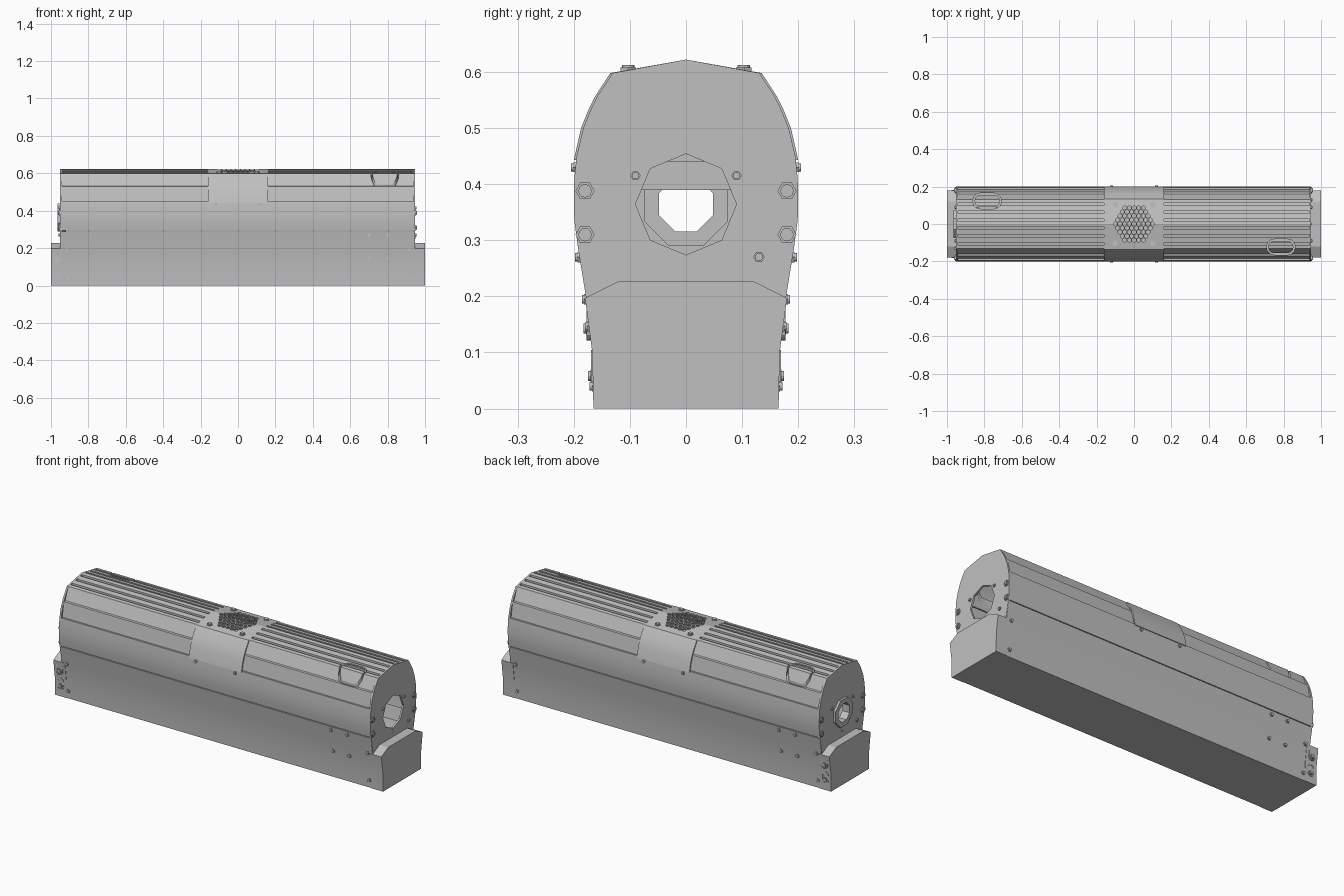
import bpy, bmesh, math
from mathutils import Vector

cube = bpy.data.objects.get("Cube")
if cube:
    bpy.data.objects.remove(cube)

grey = bpy.data.materials.new("light_grey_metal")
grey.use_nodes = True
grey.diffuse_color = (0.53, 0.53, 0.53, 1)
grey.node_tree.nodes["Principled BSDF"].inputs["Base Color"].default_value = grey.diffuse_color

# Maps a 2D profile point and a depth to 3D, by extrusion axis
PLACE = {"x": lambda u, v, w: Vector((w, u, v)),
         "y": lambda u, v, w: Vector((u, w, v)),
         "z": lambda u, v, w: Vector((u, v, w))}


def finish(name, bm):
    bmesh.ops.recalc_face_normals(bm, faces=bm.faces)
    mesh = bpy.data.meshes.new(name)
    bm.to_mesh(mesh)
    bm.free()
    mesh.materials.append(grey)
    obj = bpy.data.objects.new(name, mesh)
    bpy.context.collection.objects.link(obj)
    return obj


def add_prism(bm, pts, a, b, axis, inner=None):
    """Extrude a profile, optionally with a matching inner loop as a hole."""
    place, n = PLACE[axis], len(pts)

    def loop(points, w):
        return [bm.verts.new(place(u, v, w)) for u, v in points]

    def bridge(p, q):
        for i in range(n):
            bm.faces.new((p[i], p[(i + 1) % n], q[(i + 1) % n], q[i]))
    lo, hi = loop(pts, a), loop(pts, b)
    bridge(lo, hi)
    if inner:
        ilo, ihi = loop(inner, a), loop(inner, b)
        bridge(ilo, ihi)
        bridge(lo, ilo)
        bridge(hi, ihi)
    else:
        bm.faces.new(lo)
        bm.faces.new(hi)


def prism(name, pts, a, b, axis="x", inner=None):
    bm = bmesh.new()
    add_prism(bm, pts, a, b, axis, inner)
    return finish(name, bm)


def ngon(u, v, r, n, turn=0.0):
    return [(u + r * math.cos(turn + math.tau * i / n),
             v + r * math.sin(turn + math.tau * i / n)) for i in range(n)]


def stadium(u, v, half, r, upright=False):
    pts = []
    for s in (1, -1):
        for i in range(7):
            t = math.pi * (i / 6 - 0.5) + (0 if s > 0 else math.pi)
            p = (s * half + r * math.cos(t), r * math.sin(t))
            pts.append((u - p[1], v + p[0]) if upright else (u + p[0], v + p[1]))
    return pts


def mirrored(half):
    """Close a half profile (running bottom to top) about y = 0."""
    return half + [(-y, z) for y, z in reversed(half) if abs(y) > 1e-6]


def cut(obj, cutter):
    cutter.hide_render = True
    mod = obj.modifiers.new("cut", "BOOLEAN")
    mod.operation = "DIFFERENCE"
    mod.solver = "EXACT"
    mod.object = cutter
    bpy.context.view_layer.objects.active = obj
    bpy.ops.object.modifier_apply(modifier="cut")
    bpy.data.objects.remove(cutter)


def screw(name, axis, u, v, w, out, r, cross=False):
    """Hex washer with a round head; a cross sits on the large ones."""
    bm = bmesh.new()
    add_prism(bm, ngon(u, v, r, 6), w - out * 0.004, w + out * 0.004, axis)
    add_prism(bm, ngon(u, v, r * 0.7, 12), w, w + out * 0.008, axis)
    if cross:
        for a, b in ((0.5, 0.15), (0.15, 0.5)):
            box = [(u + s * a * r, v + t * b * r) for s, t in ((-1, -1), (1, -1), (1, 1), (-1, 1))]
            add_prism(bm, box, w, w + out * 0.01, axis)
    return finish(name, bm)


# Shared half outlines of the cross-section
wall = [(0.163, 0.0), (0.165, 0.1), (0.178, 0.197), (0.193, 0.29)]
belly = [(0.1935, 0.294), (0.199, 0.335), (0.2, 0.37), (0.199, 0.41), (0.195, 0.45)]
shoulder = [(0.183, 0.5), (0.171, 0.53), (0.159, 0.555), (0.131, 0.598)]
apex = (0.0, 0.622)
X0, X1 = -0.95, 0.945


def side(z):
    for (y0, z0), (y1, z1) in zip(wall + belly, (wall + belly)[1:]):
        if z <= z1:
            return y0 + (y1 - y0) * (z - z0) / (z1 - z0)


# Base trough with raised side walls
prism("base_trough", mirrored(wall + [(0.185, 0.29), (0.17, 0.222)]), X0, X1)

# Base end caps with chamfered tops and a shallow recessed face
cap = mirrored([(0.165, 0.0), (0.167, 0.1), (0.18, 0.197), (0.12, 0.227)])
for s, tag in ((1, "left"), (-1, "right")):
    bm = bmesh.new()
    add_prism(bm, cap, s * 0.93, s, "x")
    end = max(bm.faces, key=lambda f: s * f.calc_center_median().x)
    bmesh.ops.inset_region(bm, faces=[end], thickness=0.004, depth=-0.002)
    finish("base_cap_" + tag, bm)

# Curved lower side panels
for s, tag in ((-1, "front"), (1, "back")):
    strip = belly + [(y - 0.016, z) for y, z in reversed(belly)]
    prism("side_panel_" + tag, [(s * y, z) for y, z in strip], X0, X1)

# Stepped and grooved upper shell, in two lengths
fins = [(0.185, 0.449), (0.171, 0.53), (0.16, 0.532), (0.131, 0.598)]
for y in (0.105, 0.063, 0.021):
    for dy, dz in ((0.007, 0), (0.007, 0.014), (-0.007, 0.014), (-0.007, 0)):
        fins.append((y + dy, 0.622 - 0.185 * (y + dy) - dz))
fins.append(apex)
lining = [(0.172, 0.449), (0.148, 0.53), (0.12, 0.575), (0.0, 0.598)]
outer = mirrored(fins)
shell = outer + list(reversed(mirrored(lining)))
for s, a, b, tag in ((-1, X0, -0.15, "right"), (1, 0.15, X1, "left")):
    obj = prism("finned_shell_" + tag, shell, a, b)
    u, v = s * 0.785, -s * 0.123
    cut(obj, prism("oval_cutter", stadium(u, v, 0.035, 0.042), 0.45, 0.7, "z",
                   stadium(u, v, 0.035, 0.033)))

# Central saddle cover with a hexagonal grille
over = [(y + 0.004, z) for y, z in [(0.196, 0.443)] + shoulder] + [apex]
under = [(y * 0.97, z - 0.006) for y, z in over[1:]]
under = [(0.193, 0.443)] + under
saddle = prism("saddle_cover", mirrored(over) + list(reversed(mirrored(under))), -0.16, 0.16)
bm = bmesh.new()
pitch = 0.025
for q in range(-4, 5):
    for r in range(-4, 5):
        if abs(q + r) <= 4:
            add_prism(bm, ngon((q + r / 2) * pitch, r * pitch * 0.866, 0.0112, 6, math.pi / 6),
                      0.55, 0.7, "z")
cut(saddle, finish("grille_cutter", bm))

# Fixings of the saddle
for sx in (-1, 1):
    for sy in (-1, 1):
        screw("saddle_top_screw", "z", sx * 0.1, sy * 0.103, 0.604, 1, 0.016)
        screw("saddle_side_screw", "y", sx * 0.12, 0.43, sy * side(0.43), sy, 0.01)

# End plates with an octagonal opening
plate = mirrored([(0.175, 0.2), (0.193, 0.29)] + belly + shoulder + [apex])
for s, x, r, tag in ((1, X1, 0.09, "left"), (-1, X0, 0.072, "right")):
    obj = prism("end_plate_" + tag, plate, x - s * 0.008, x + s * 0.002)
    cut(obj, prism("port_cutter", ngon(0, 0.364, r, 8, math.pi / 2), x - 0.05, x + 0.05))
    face = x + s * 0.002
    for t in (-1, 1):
        for z in (0.31, 0.388):
            screw("end_plate_screw", "x", t * 0.18, z, face, s, 0.017, True)
        screw("port_screw", "x", t * 0.09, 0.415, face, s, 0.009)
    screw("earth_screw", "x", s * 0.13, 0.27, face, s, 0.01)
    prism("pilot_ring", ngon(0, 0.258, 0.008, 12), face, face + s * 0.001, "x",
          ngon(0, 0.258, 0.006, 12))
    prism("cap_pin", ngon(0, 0.013, 0.006, 4), s * 0.99, s * 0.999)

# Collar around the right-hand port and an inner beam
prism("port_collar", ngon(0, 0.364, 0.08, 8, math.pi / 8), X0 - 0.014, X0 + 0.03, "x",
      ngon(0, 0.364, 0.052, 8, math.pi / 8))
prism("inner_beam", [(-0.09, 0.39), (0.09, 0.39), (0.09, 0.44), (-0.09, 0.44)], -0.9, -0.3)

# Side fixings on the base, arranged the same under a half turn
for s, tag in ((-1, "front"), (1, "back")):
    for z in (0.04, 0.195):
        for x in (-0.92, 0.915):
            screw("wall_screw_" + tag, "y", x, z, s * side(z), s, 0.011)
    for x in (0.7, 0.8):
        for z in (0.147, 0.27):
            screw("bracket_screw_" + tag, "y", -s * x, z, s * side(z), s, 0.011)
    for z in (0.07, 0.155):
        y = s * (side(z) + 0.002)
        prism("slot_rim_" + tag, stadium(-0.966, z, 0.014, 0.02, True), y - s * 0.004,
              y + s * 0.003, "y", stadium(-0.966, z, 0.014, 0.014, True))
        screw("slot_screw_" + tag, "y", -0.966, z - 0.012, y, s, 0.013)

# Smooth the gentle curves, keep the folds sharp
for obj in bpy.context.collection.objects:
    if obj.type == "MESH" and grey.name in obj.data.materials:
        bpy.ops.object.select_all(action="DESELECT")
        obj.select_set(True)
        bpy.context.view_layer.objects.active = obj
        bpy.ops.object.shade_smooth_by_angle(angle=math.radians(20))
